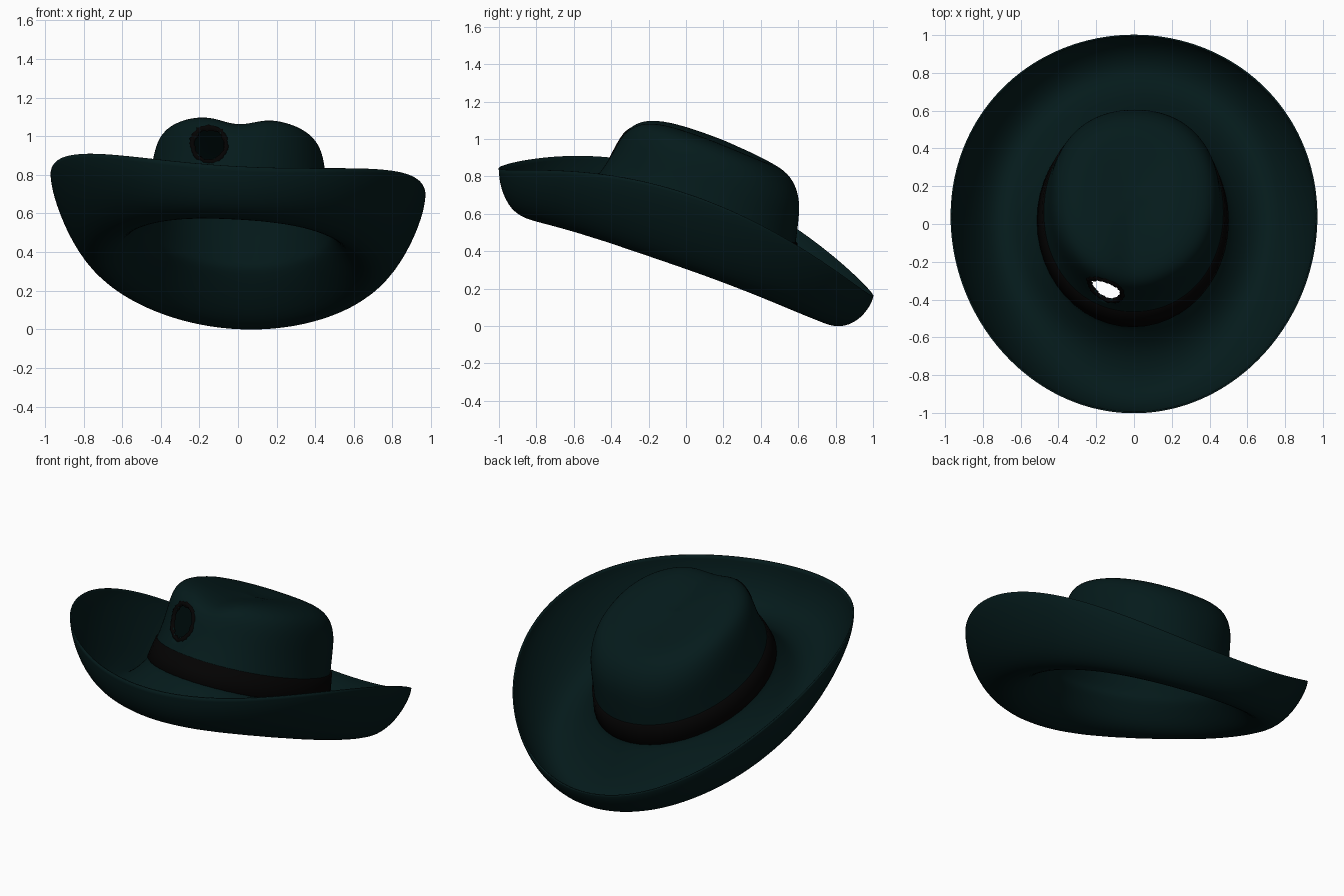
import bpy, bmesh, math, random
from mathutils import Vector
from mathutils.bvhtree import BVHTree

if "Cube" in bpy.data.objects:
    bpy.data.objects.remove(bpy.data.objects["Cube"])

random.seed(4)
SEG = 48


def material(name, colour):
    m = bpy.data.materials.new(name)
    m.diffuse_color = (*colour, 1)
    m.use_nodes = True
    m.node_tree.nodes["Principled BSDF"].inputs["Base Color"].default_value = m.diffuse_color
    return m


felt = material("dark teal felt", (0.0014, 0.0105, 0.011))
black = material("black ribbon", (0.0008, 0.0006, 0.0006))


def tilt(x, y, h):
    """Lean the hat: front raised, left side slightly higher."""
    return Vector((x, y, 0.325 - 0.35 * y - 0.055 * x + h))


def loft(name, rows, mat, cap=False):
    bm = bmesh.new()
    rings = [[bm.verts.new(p) for p in row] for row in rows]
    for a, b in zip(rings, rings[1:]):
        for i in range(SEG):
            j = (i + 1) % SEG
            bm.faces.new((a[i], a[j], b[j], b[i]))
    if cap:
        top = bm.verts.new(sum((v.co for v in rings[-1]), Vector()) / SEG)
        for i in range(SEG):
            bm.faces.new((rings[-1][i], rings[-1][(i + 1) % SEG], top))
    me = bpy.data.meshes.new(name)
    bm.to_mesh(me)
    bm.free()
    ob = bpy.data.objects.new(name, me)
    bpy.context.collection.objects.link(ob)
    me.materials.append(mat)
    me.shade_smooth()
    return ob


def apply(ob, kind, **props):
    mod = ob.modifiers.new(kind.title(), kind)
    for k, v in props.items():
        setattr(mod, k, v)
    bpy.context.view_layer.objects.active = ob
    bpy.ops.object.modifier_apply(modifier=mod.name)


def clamp(v):
    return min(max(v, 0), 1)


ANGLES = [2 * math.pi * i / SEG for i in range(SEG)]

# Brim: distance from crown to rim, then heights at the side, front and back
BRIM = [(1.00, .44, .17, .185), (.985, .38, .07, .15), (.86, .225, -.03, .052),
        (.66, .075, -.045, -.025), (.45, .01, -.01, -.05), (.25, .045, .05, .01),
        (.08, .13, .14, .12)]


def brim_row(t, side, front, back):
    row = []
    for a in ANGLES:
        c, s = math.cos(a), math.sin(a)
        x = (1 - t) * (-.015 + .5 * c) + t * .966 * c
        y = (1 - t) * (.015 + .555 * s) + t * (.997 * s + .04 * c * c)
        end = front if s < 0 else back
        row.append(tilt(x, y, side * c * c + end * s * s))
    return row


# Crown: height, centre y, half width, half depth
CROWN = [(.19, .015, .50, .555), (.22, .02, .495, .555), (.33, .063, .475, .525),
         (.45, .103, .459, .50), (.55, .128, .45, .482), (.635, .135, .434, .452),
         (.695, .138, .40, .395), (.73, .138, .325, .30), (.744, .138, .21, .19),
         (.748, .138, .08, .07)]


def crown_row(h, cy, a, b, grow=0.0):
    row = []
    # plan grows slightly squarer towards the top
    power = 1 - .1 * clamp((h - .2) / .35)
    for ang in ANGLES:
        c, s = math.cos(ang), math.sin(ang)
        x = -.012 + .03 * h + (a + grow) * math.copysign(abs(c) ** power, c)
        y = cy + (b + grow) * math.copysign(abs(s) ** power, s)
        # teardrop dent along the top, widening towards the back
        k = clamp((h - .55) / .17)
        width = .115 + .1 * clamp((y + .2) / .5)
        dent = .055 * k * math.exp(-(x / width) ** 2) * (1 - clamp((y - .3) / .25))
        row.append(tilt(x, y, h - dent))
    return row


rows = [brim_row(*r) for r in BRIM] + [crown_row(*r) for r in CROWN]
hat = loft("hat_body", rows, felt, cap=True)
apply(hat, 'SUBSURF', levels=2)

# Ragged burnt hole through the front of the crown
HOLE = Vector((-.15, 0, .96))
bm = bmesh.new()
bm.from_mesh(hat.data)
surface = BVHTree.FromBMesh(bm)


def in_hole(p):
    return -.6 < p.y < -.2 and math.hypot(p.x - HOLE.x, p.z - HOLE.z) < .086


bmesh.ops.delete(bm, geom=[f for f in bm.faces if in_hole(f.calc_center_median())], context='FACES')
bm.to_mesh(hat.data)
bm.free()
apply(hat, 'SOLIDIFY', thickness=.008, offset=-1)

ring = []
for radius, lift, rough in ((.078, -.012, .006), (.083, .008, .004), (.096, .006, .006), (.101, -.004, .004)):
    row = []
    for a in ANGLES:
        r = radius + random.uniform(-rough, rough)
        origin = Vector((HOLE.x + r * math.cos(a), -.7, HOLE.z + r * math.sin(a)))
        hit, normal, _, _ = surface.ray_cast(origin, Vector((0, 1, 0)))
        if normal.y > 0:
            normal = -normal
        row.append(hit + normal * lift)
    ring.append(row)
loft("burnt_hole_edge", ring, black)

# Ribbon around the foot of the crown
ribbon = [crown_row(.19, .015, .50, .555, .0), crown_row(.2, .017, .50, .555, .008),
          crown_row(.26, .038, .488, .543, .008), crown_row(.325, .062, .476, .526, .008),
          crown_row(.33, .063, .475, .525, -.003)]
loft("ribbon_band", ribbon, black)
